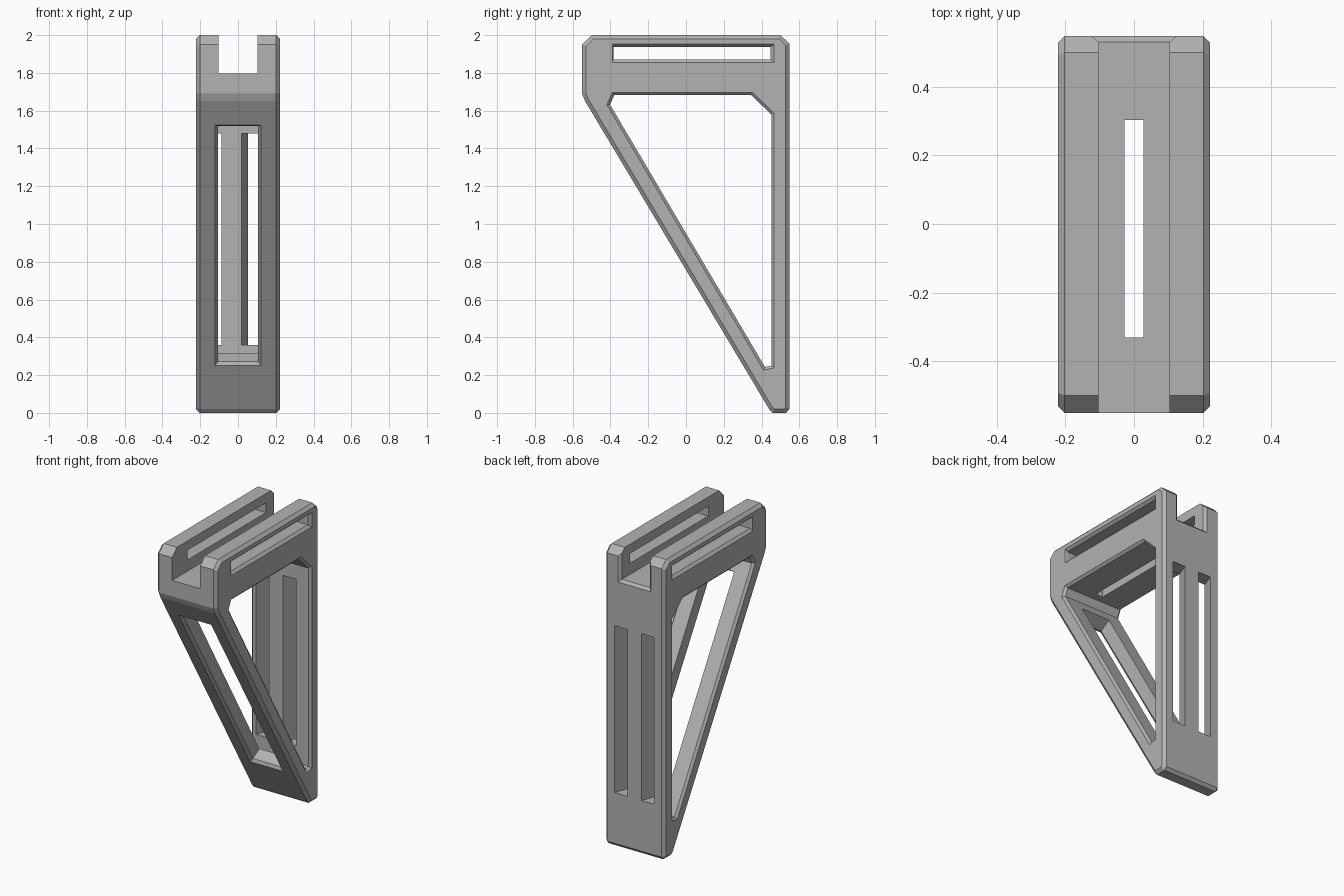
import bpy, bmesh
from mathutils import Vector

if "Cube" in bpy.data.objects:
    bpy.data.objects.remove(bpy.data.objects["Cube"])

X, Y, Z = Vector((1, 0, 0)), Vector((0, 1, 0)), Vector((0, 0, 1))

grey = bpy.data.materials.new("light grey")
grey.diffuse_color = (0.45, 0.45, 0.45, 1)
grey.use_nodes = True
grey.node_tree.nodes["Principled BSDF"].inputs["Base Color"].default_value = grey.diffuse_color


def loft(name, u, v, w, rings, origin=Vector((0, 0, 0))):
    """Join same-sized polygons (in u, v) placed at distances along w."""
    bm = bmesh.new()
    loops = [[bm.verts.new(origin + u * a + v * b + w * d) for a, b in poly]
             for d, poly in rings]
    n = len(loops[0])
    for lo, hi in zip(loops, loops[1:]):
        for i in range(n):
            j = (i + 1) % n
            bm.faces.new((lo[i], lo[j], hi[j], hi[i]))
    bm.faces.new(loops[0])
    bm.faces.new(loops[-1])
    bmesh.ops.recalc_face_normals(bm, faces=bm.faces)
    mesh = bpy.data.meshes.new(name)
    bm.to_mesh(mesh)
    bm.free()
    mesh.materials.append(grey)
    obj = bpy.data.objects.new(name, mesh)
    bpy.context.collection.objects.link(obj)
    return obj


def offset(poly, d):
    """Move every edge of a clockwise polygon inward by d (outward if negative)."""
    pts = [Vector(p) for p in poly]
    out = []
    for i, p in enumerate(pts):
        e1 = (p - pts[i - 1]).normalized()
        e2 = (pts[(i + 1) % len(pts)] - p).normalized()
        n1, n2 = Vector((e1.y, -e1.x)), Vector((e2.y, -e2.x))
        out.append(tuple(p + (n1 + n2) * d / (1 + n1.dot(n2))))
    return out


def rect(a0, a1, b0, b1):
    return [(a0, b0), (a0, b1), (a1, b1), (a1, b0)]


# Bracket body: side profile with chamfered left and right rims
side = [(-0.55, 1.95), (-0.5, 2), (0.5, 2), (0.547, 1.955), (0.547, 0.02),
        (0.53, 0), (0.46, 0), (0.44, 0.02), (-0.535, 1.652), (-0.55, 1.69)]
rim = offset(side, 0.02)
body = loft("bracket_body", Y, Z, X,
            [(-0.222, rim), (-0.202, side), (0.202, side), (0.222, rim)])

cutters = []

# Triangular opening through the sides, flared at both faces
hole = [(-0.38, 1.682), (0.345, 1.682), (0.452, 1.58), (0.452, 0.25),
        (0.418, 0.243), (-0.402, 1.632)]
wide = offset(hole, -0.015)
cutters.append(loft("side_opening_cutter", Y, Z, X,
               [(-0.24, wide), (-0.222, wide), (-0.207, hole),
                (0.207, hole), (0.222, wide), (0.24, wide)]))

# Channel along the top, flared at the back end
ch, ch_wide = rect(-0.104, 0.104, 1.797, 2.1), rect(-0.122, 0.122, 1.78, 2.1)
cutters.append(loft("channel_cutter", X, Z, Y,
               [(-0.7, ch), (0.53, ch), (0.547, ch_wide), (0.6, ch_wide)]))

# Long slots through both rails
for s in (-1, 1):
    inner, outer = rect(-0.385, 0.447, 1.872, 1.937), rect(-0.39, 0.467, 1.855, 1.952)
    cutters.append(loft("rail_slot_cutter", Y, Z, X * s,
                   [(0.05, inner), (0.205, inner), (0.222, outer), (0.25, outer)]))

# Slot in the channel floor
cutters.append(loft("floor_slot_cutter", X, Y, Z,
               [(d, rect(-0.027, 0.027, -0.33, 0.303)) for d in (1.6, 1.85)]))

# Window through the sloping strut, square to it and flared at the front
a, b = Vector((0, -0.535, 1.652)), Vector((0, 0.44, 0.02))
along = (a - b).normalized()
inward = along.cross(X)
if inward.y < 0:
    inward.negate()
lo, hi = (0.25 - b.z) / along.z, (1.525 - b.z) / along.z
small, big = rect(-0.105, 0.105, lo + 0.017, hi - 0.017), rect(-0.122, 0.122, lo, hi)
cutters.append(loft("strut_window_cutter", X, along, inward,
               [(-0.03, big), (0, big), (0.017, small), (0.15, small)], b))

# Two slanted slots through the back wall
for x0 in (0.053, -0.147):
    r = rect(x0, x0 + 0.095, 0.36, 1.48)
    slant = (Y + X * 0.36)
    cutters.append(loft("back_slot_cutter", X, Z, slant,
                   [(-0.13, r), (0.05, r)], Vector((0, 0.547, 0))))

for c in cutters:
    c.hide_render = True
    c.hide_set(True)
    m = body.modifiers.new(c.name, 'BOOLEAN')
    m.operation = 'DIFFERENCE'
    m.solver = 'EXACT'
    m.object = c
